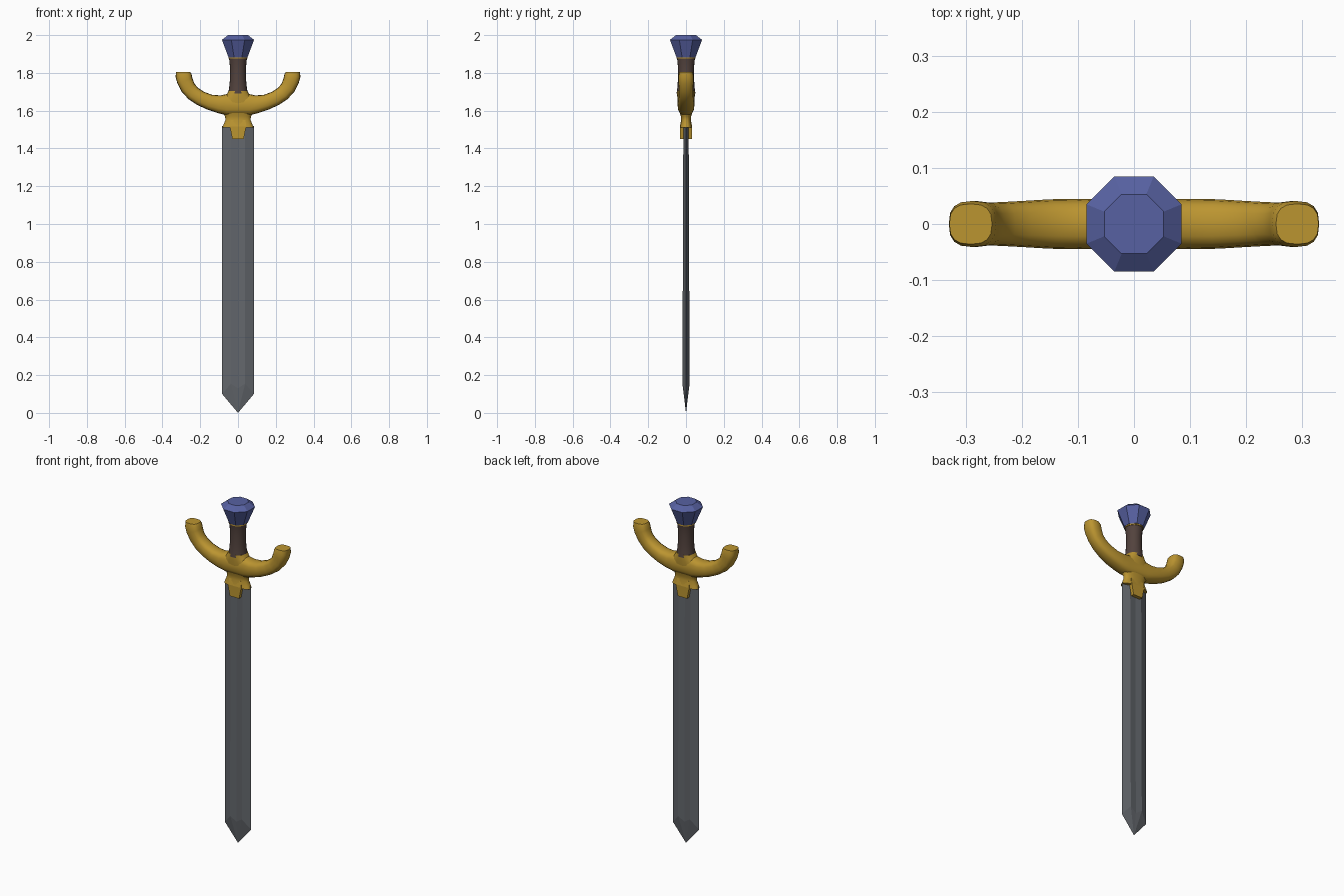
import bpy, bmesh, math
from mathutils import Vector

if "Cube" in bpy.data.objects:
    bpy.data.objects.remove(bpy.data.objects["Cube"])


def material(name, rgb):
    m = bpy.data.materials.new(name)
    m.diffuse_color = (*rgb, 1)
    m.use_nodes = True
    m.node_tree.nodes["Principled BSDF"].inputs["Base Color"].default_value = m.diffuse_color
    return m


STEEL = material("steel", (0.125, 0.135, 0.15))
GOLD = material("gold", (0.50, 0.30, 0.03))
BROWN = material("brown leather", (0.085, 0.055, 0.047))
BLUE = material("blue gem", (0.095, 0.12, 0.36))


def loft(name, rings, mat, smooth=None, tip=None):
    """Skin a list of equal-length point rings; cap the ends or close on a tip."""
    bm = bmesh.new()
    vs = [[bm.verts.new(p) for p in r] for r in rings]
    n = len(rings[0])
    for a, b in zip(vs, vs[1:]):
        for i in range(n):
            bm.faces.new((a[i], a[(i + 1) % n], b[(i + 1) % n], b[i]))
    bm.faces.new(vs[0])
    if tip:
        t = bm.verts.new(tip)
        for i in range(n):
            bm.faces.new((vs[-1][i], vs[-1][(i + 1) % n], t))
    else:
        bm.faces.new(vs[-1])
    bmesh.ops.recalc_face_normals(bm, faces=bm.faces)
    me = bpy.data.meshes.new(name)
    bm.to_mesh(me)
    bm.free()
    me.materials.append(mat)
    ob = bpy.data.objects.new(name, me)
    bpy.context.collection.objects.link(ob)
    if smooth:
        bpy.ops.object.select_all(action='DESELECT')
        ob.select_set(True)
        bpy.context.view_layer.objects.active = ob
        bpy.ops.object.shade_smooth_by_angle(angle=math.radians(smooth))
    return ob


def oval(center, u, v, a, b, n=16, power=1.0, turn=0.0):
    """Ring of points on a (super)ellipse spanned by directions u and v."""
    pts = []
    for i in range(n):
        t = 2 * math.pi * (i + turn) / n
        c, s = math.cos(t), math.sin(t)
        pts.append(Vector(center)
                   + Vector(u) * a * math.copysign(abs(c) ** power, c)
                   + Vector(v) * b * math.copysign(abs(s) ** power, s))
    return pts


X, Y = (1, 0, 0), (0, 1, 0)


def stack(name, sections, mat, smooth=None, **kw):
    """Vertical loft from (z, half x, half y) sections."""
    return loft(name, [oval((0, 0, z), X, Y, a, b, **kw) for z, a, b in sections],
                mat, smooth)


# Blade: bevelled edges, shallow fuller, faceted point
def blade_ring(half, ridge, dip, z_edge, z_ridge, z_mid):
    front = [(-half, 0, z_edge), (-0.038, -ridge, z_ridge),
             (0, -dip, z_mid), (0.038, -ridge, z_ridge)]
    return front + [(-x, -y, z) for x, y, z in front]


loft("blade", [blade_ring(0.084, 0.014, 0.011, 1.52, 1.52, 1.52),
               blade_ring(0.084, 0.019, 0.015, 0.10, 0.155, 0.13)],
     STEEL, tip=(0, 0, 0))

# Guard hub with flared foot
stack("guard_hub", [(1.51, 0.083, 0.033), (1.525, 0.077, 0.031), (1.55, 0.067, 0.026),
                    (1.57, 0.068, 0.027), (1.59, 0.082, 0.034), (1.615, 0.094, 0.041),
                    (1.645, 0.092, 0.044), (1.67, 0.075, 0.046), (1.685, 0.06, 0.047),
                    (1.705, 0.049, 0.047)], GOLD, 40, n=24, power=0.8)

# Guard tab gripping the blade
loft("guard_tab", [[(x, y, z) for x, y in ((-w, -d), (w, -d), (w, d), (-w, d))]
                   for z, w, d in ((1.45, 0.03, 0.033), (1.515, 0.043, 0.033),
                                   (1.55, 0.04, 0.025))], GOLD)

# Guard arms: one sweep, tip to tip; (x, z, half height, half depth)
half_path = [(0.06, 1.632, 0.056, 0.044), (0.1, 1.634, 0.047, 0.045),
             (0.15, 1.645, 0.041, 0.044), (0.2, 1.666, 0.039, 0.041),
             (0.237, 1.691, 0.039, 0.039), (0.264, 1.721, 0.04, 0.038),
             (0.281, 1.758, 0.042, 0.041), (0.288, 1.785, 0.043, 0.041),
             (0.291, 1.805, 0.038, 0.036)]
path = [(-x, z, a, b) for x, z, a, b in reversed(half_path)] + half_path
rings = []
for i, (x, z, a, b) in enumerate(path):
    p, q = path[max(i - 1, 0)], path[min(i + 1, len(path) - 1)]
    d = Vector((q[0] - p[0], 0, q[1] - p[1])).normalized()
    if i in (0, len(path) - 1):          # level the tips
        d = Vector((0, 0, 1 if i else -1))
    rings.append(oval((x, 0, z), (-d.z, 0, d.x), Y, a, b, power=0.75))
loft("guard_arms", rings, GOLD, 40)

# Grip
stack("grip", [(1.69, 0.052, 0.05), (1.72, 0.047, 0.046), (1.76, 0.043, 0.043),
               (1.82, 0.042, 0.042), (1.86, 0.045, 0.045), (1.88, 0.048, 0.048)],
      BROWN, 40, n=20)
stack("grip_ring", [(1.875, 0.05, 0.05), (1.884, 0.05, 0.05)], GOLD, 40, n=20)

# Gem pommel: flat-faced octagon
k = 1 / math.cos(math.pi / 8)
stack("gem_pommel", [(z, r * k, r * k) for z, r in
                     ((1.882, 0.05), (1.975, 0.085), (2.0, 0.053))],
      BLUE, n=8, turn=0.5)
